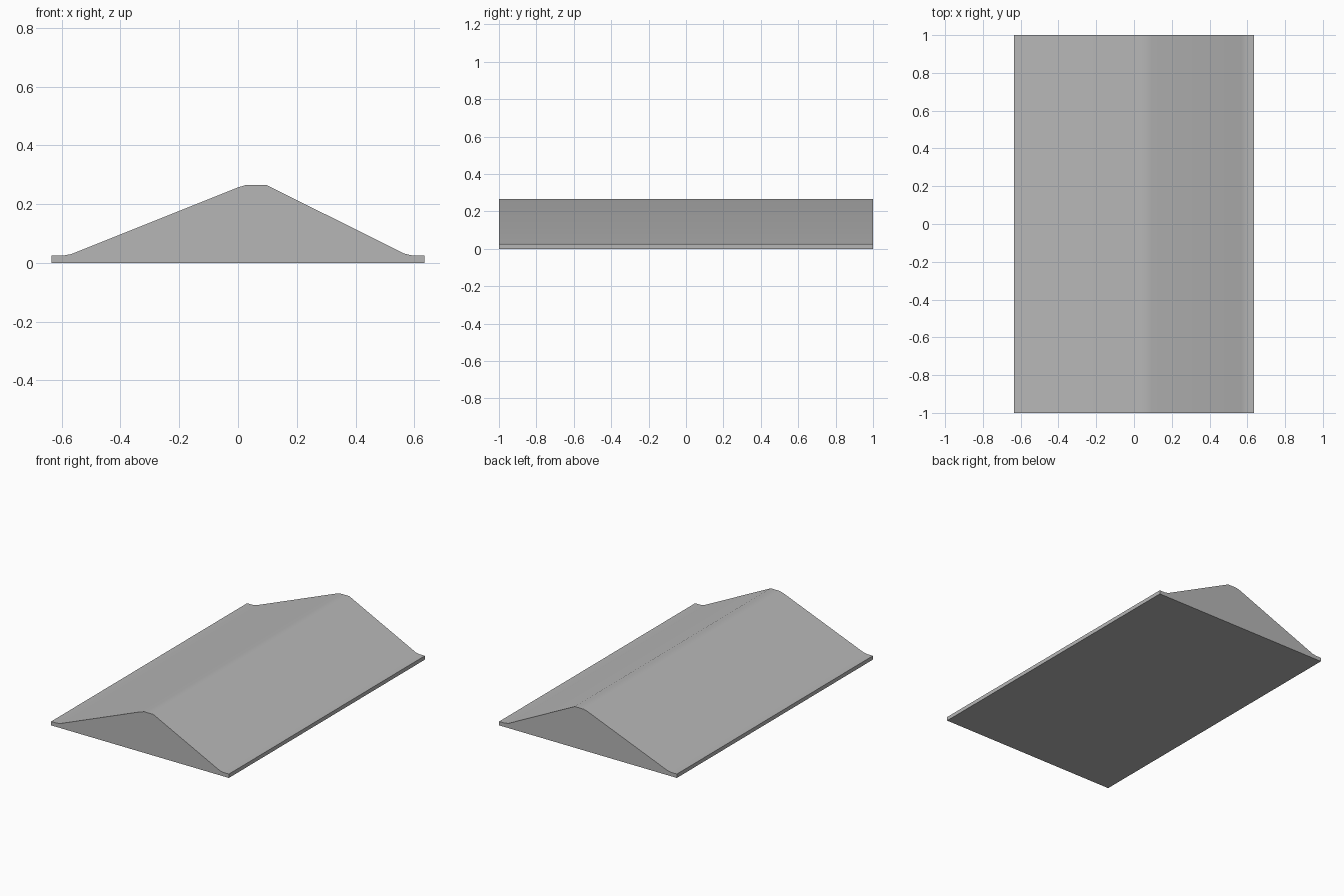
import bpy
import bmesh

cube = bpy.data.objects.get("Cube")
if cube:
    bpy.data.objects.remove(cube, do_unlink=True)

# One plain grey
grey = bpy.data.materials.new("plain_grey")
grey.use_nodes = True
colour = (0.47, 0.47, 0.47, 1.0)
grey.diffuse_color = colour
grey.node_tree.nodes["Principled BSDF"].inputs["Base Color"].default_value = colour

# Cross-section: flat lips, soft toes, off-centre crest
profile = [
    (-0.635, 0), (0.635, 0), (0.635, 0.025), (0.595, 0.025), (0.568, 0.031),
    (0.095, 0.266), (0.03, 0.266), (0, 0.257), (-0.568, 0.03),
    (-0.595, 0.025), (-0.635, 0.025),
]

# Ridge body: profile swept along y
bm = bmesh.new()
end = bm.faces.new([bm.verts.new((x, -1, z)) for x, z in profile])
swept = bmesh.ops.extrude_face_region(bm, geom=[end], use_keep_orig=True)
verts = [g for g in swept["geom"] if isinstance(g, bmesh.types.BMVert)]
bmesh.ops.translate(bm, verts=verts, vec=(0, 2, 0))
bmesh.ops.recalc_face_normals(bm, faces=bm.faces)

mesh = bpy.data.meshes.new("ridge_ramp")
bm.to_mesh(mesh)
bm.free()
mesh.materials.append(grey)
ramp = bpy.data.objects.new("ridge_ramp", mesh)
bpy.context.collection.objects.link(ramp)

# Smooth over the crest and toes, sharp at the ends and base
bpy.ops.object.select_all(action="DESELECT")
ramp.select_set(True)
bpy.context.view_layer.objects.active = ramp
bpy.ops.object.shade_smooth_by_angle()
